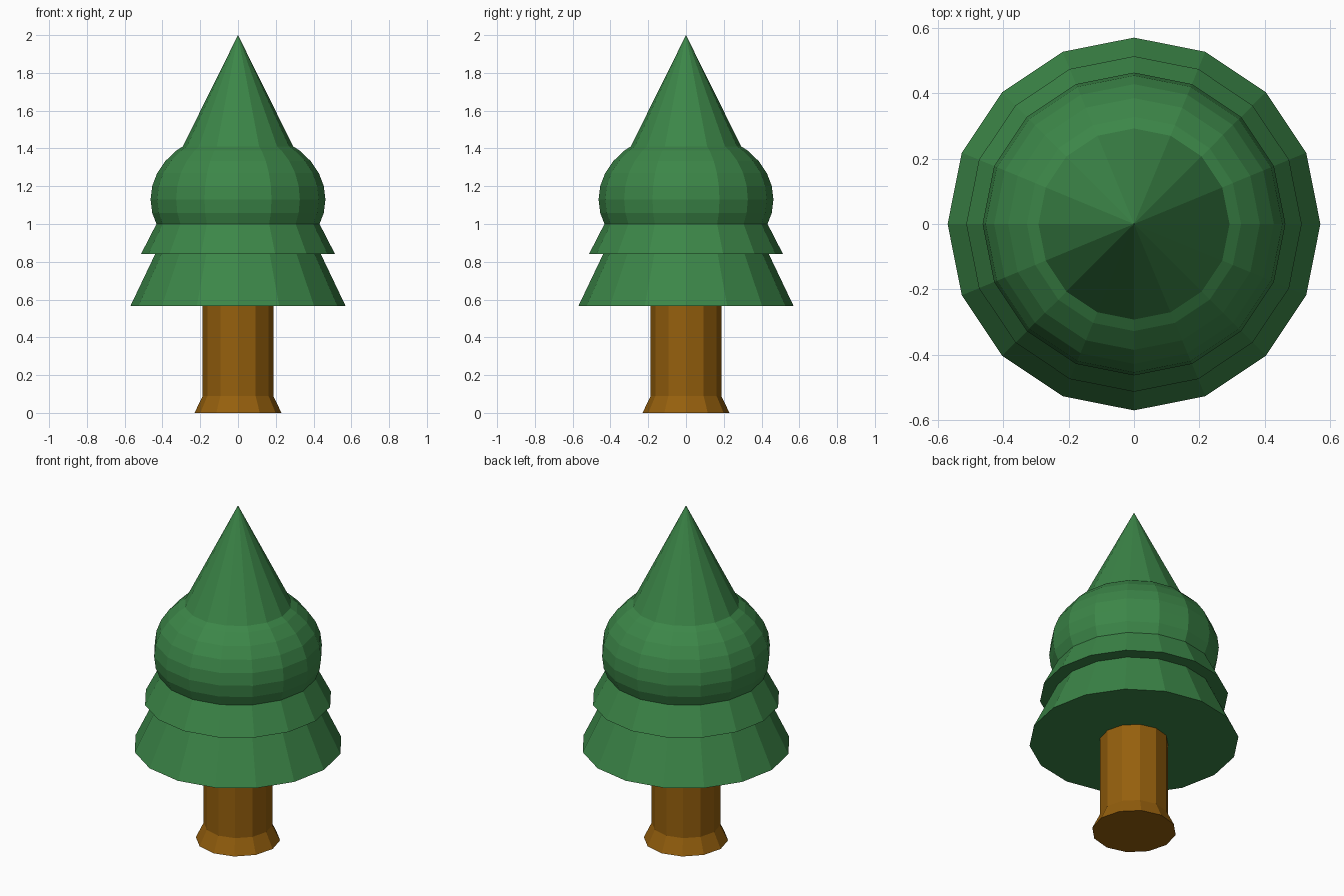
import bpy, bmesh, math

if "Cube" in bpy.data.objects:
    bpy.data.objects.remove(bpy.data.objects["Cube"])


def material(name, rgb):
    m = bpy.data.materials.new(name)
    m.diffuse_color = (*rgb, 1)
    m.use_nodes = True
    m.node_tree.nodes["Principled BSDF"].inputs["Base Color"].default_value = m.diffuse_color
    return m


green = material("foliage_green", (0.045, 0.24, 0.065))
brown = material("bark_brown", (0.30, 0.115, 0.004))


def lathe(name, profile, sides, mat):
    """Flat-faced solid of revolution from (radius, z) points, bottom to top."""
    bm = bmesh.new()
    rings = []
    for r, z in profile:
        if r < 1e-4:
            rings.append([bm.verts.new((0, 0, z))])
        else:
            rings.append([bm.verts.new((r * math.cos(math.tau * i / sides),
                                        r * math.sin(math.tau * i / sides), z))
                          for i in range(sides)])
    for a, b in zip(rings, rings[1:]):
        for i in range(sides):
            j = (i + 1) % sides
            quad = [a[i % len(a)], a[j % len(a)], b[j % len(b)], b[i % len(b)]]
            bm.faces.new(list(dict.fromkeys(quad)))
    for ring in (rings[0], rings[-1]):
        if len(ring) > 1:
            bm.faces.new(ring)
    bmesh.ops.recalc_face_normals(bm, faces=bm.faces)
    mesh = bpy.data.meshes.new(name)
    bm.to_mesh(mesh)
    bm.free()
    mesh.materials.append(mat)
    obj = bpy.data.objects.new(name, mesh)
    bpy.context.collection.objects.link(obj)
    return obj


# Trunk with flared foot
lathe("trunk", [(0.23, 0), (0.187, 0.09), (0.187, 0.60)], 12, brown)

# Two skirt-like lower tiers
lathe("lower_branches", [(0.57, 0.565), (0.415, 0.89)], 16, green)
lathe("middle_branches", [(0.513, 0.842), (0.37, 1.12)], 16, green)

# Flattened ball of foliage
ball = [(0.463 * math.cos(a), 1.13 + 0.365 * math.sin(a))
        for a in (math.radians(-90 + 11.25 * k) for k in range(17))]
lathe("round_foliage", ball, 16, green)

# Pointed top
lathe("treetop", [(0.305, 1.385), (0, 2.0)], 16, green)
